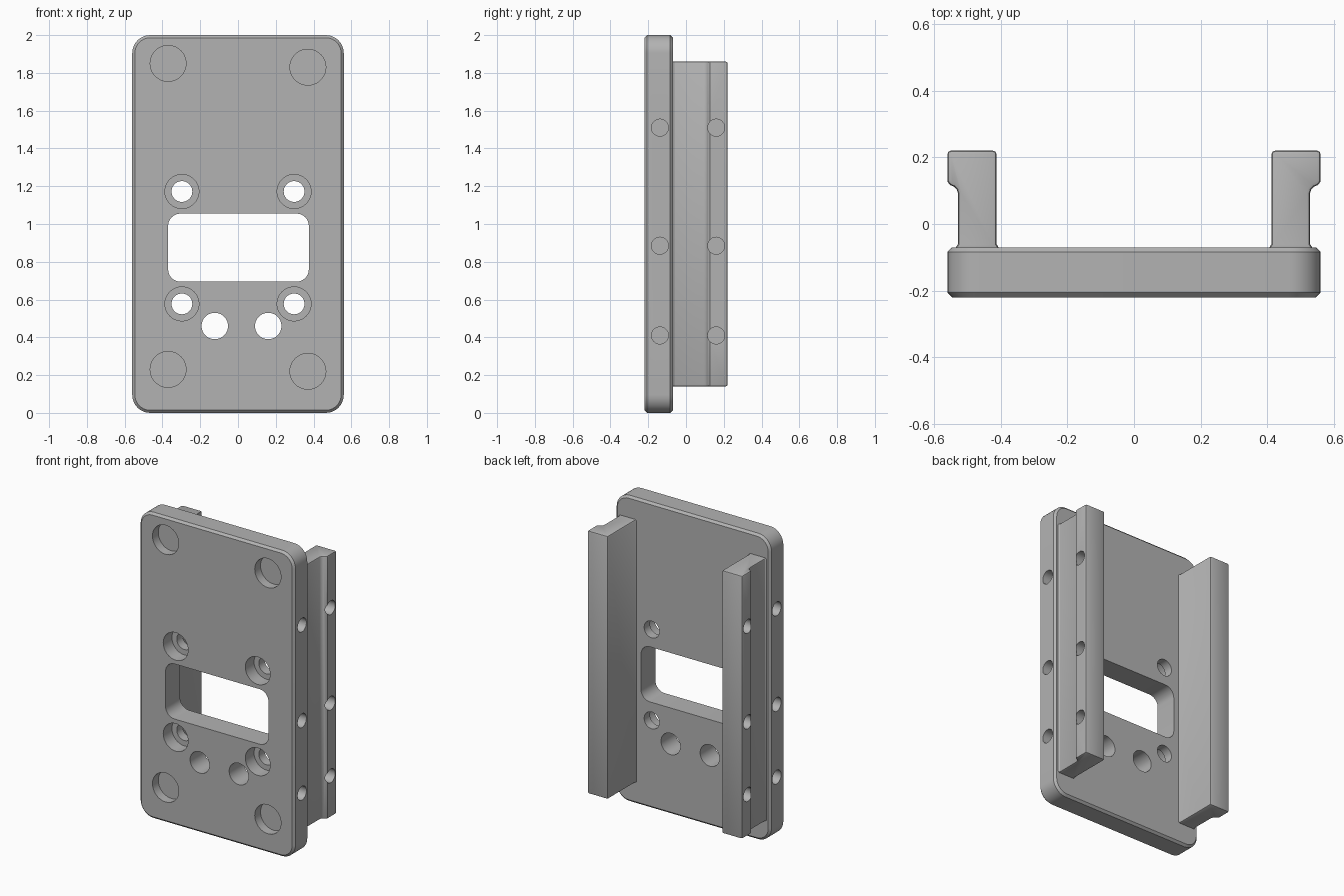
import bpy, bmesh, math
from mathutils import Vector

if "Cube" in bpy.data.objects:
    bpy.data.objects.remove(bpy.data.objects["Cube"])

grey = bpy.data.materials.new("light_grey")
grey.use_nodes = True
colour = (0.45, 0.45, 0.45, 1)
grey.diffuse_color = colour
grey.node_tree.nodes["Principled BSDF"].inputs["Base Color"].default_value = colour


def activate(ob):
    bpy.ops.object.select_all(action='DESELECT')
    ob.select_set(True)
    bpy.context.view_layer.objects.active = ob


def prism(name, points, offset):
    """Solid made by pushing a flat outline along an offset."""
    bm = bmesh.new()
    face = bm.faces.new([bm.verts.new(p) for p in points])
    top = bmesh.ops.extrude_face_region(bm, geom=[face])["geom"]
    moved = [v for v in top if isinstance(v, bmesh.types.BMVert)]
    bmesh.ops.translate(bm, verts=moved, vec=offset)
    bmesh.ops.recalc_face_normals(bm, faces=bm.faces)
    mesh = bpy.data.meshes.new(name)
    bm.to_mesh(mesh)
    bm.free()
    mesh.materials.append(grey)
    ob = bpy.data.objects.new(name, mesh)
    bpy.context.collection.objects.link(ob)
    return ob


def rounded_rect(x0, x1, z0, z1, r, y, steps=8):
    corners = [(x1 - r, z1 - r), (x0 + r, z1 - r), (x0 + r, z0 + r), (x1 - r, z0 + r)]
    pts = []
    for i, (cx, cz) in enumerate(corners):
        for k in range(steps + 1):
            a = math.pi / 2 * (i + k / steps)
            pts.append((cx + r * math.cos(a), y, cz + r * math.sin(a)))
    return pts


def bevel(ob, width, segments, angle):
    mod = ob.modifiers.new("edges", 'BEVEL')
    mod.width = width
    mod.segments = segments
    mod.limit_method = 'ANGLE'
    mod.angle_limit = math.radians(angle)
    activate(ob)
    bpy.ops.object.modifier_apply(modifier=mod.name)


def cut(ob, cutter):
    mod = ob.modifiers.new("cut", 'BOOLEAN')
    mod.operation = 'DIFFERENCE'
    mod.solver = 'EXACT'
    mod.object = cutter
    activate(ob)
    bpy.ops.object.modifier_apply(modifier=mod.name)
    bpy.data.objects.remove(cutter)


def drill(ob, start, direction, radius, depth):
    """Round hole entering at start and running along direction."""
    d = Vector(direction)
    side = Vector((0, 0, 1)).cross(d)
    up = Vector((0, 0, 1))
    base = Vector(start) - d * 0.03
    pts = []
    for k in range(40):
        a = math.tau * k / 40
        pts.append(base + side * radius * math.cos(a) + up * radius * math.sin(a))
    cut(ob, prism("cutter", pts, d * (depth + 0.03)))


FRONT, BACK, HALF = -0.22, -0.07, 0.56
SIDE_HOLES = (0.41, 0.885, 1.51)
INWARD = (0, 1, 0)

# Base plate with chamfered rims
plate = prism("base_plate", rounded_rect(-HALF, HALF, 0, 2, 0.095, FRONT), (0, BACK - FRONT, 0))
bevel(plate, 0.014, 1, 60)

# Rectangular window
cut(plate, prism("cutter", rounded_rect(-0.37, 0.375, 0.695, 1.055, 0.065, FRONT - 0.05), (0, 0.3, 0)))

# Shallow round pockets near the corners
for x, z in ((-0.37, 1.85), (0.37, 1.83), (-0.37, 0.23), (0.37, 0.22)):
    drill(plate, (x, FRONT, z), INWARD, 0.095, 0.06)

# Counterbored screw holes
for x in (-0.297, 0.297):
    for z in (0.577, 1.172):
        drill(plate, (x, FRONT, z), INWARD, 0.09, 0.09)
        drill(plate, (x, FRONT, z), INWARD, 0.055, 0.2)

# Plain through holes
for x in (-0.123, 0.16):
    drill(plate, (x, FRONT, 0.46), INWARD, 0.07, 0.2)

# Side rails with an outer groove, mirrored left and right
outline = [(0.40, -0.08), (0.413, -0.06), (0.413, 0.22), (HALF, 0.22), (HALF, 0.127),
           (0.552, 0.117), (0.540, 0.112), (0.532, 0.104), (0.528, 0.09),
           (0.528, -0.06), (0.542, -0.08)]
rails = {}
for side, name in ((1, "left_rail"), (-1, "right_rail")):
    rail = prism(name, [(side * x, y, 0.14) for x, y in outline], (0, 0, 1.72))
    bevel(rail, 0.01, 2, 50)
    for z in SIDE_HOLES:
        drill(rail, (side * HALF, 0.16, z), (-side, 0, 0), 0.045, 0.08)
        drill(plate, (side * HALF, -0.138, z), (-side, 0, 0), 0.045, 0.1)
    rails[name] = rail

# Smooth rounded walls, keep corners crisp
for ob in (plate, *rails.values()):
    activate(ob)
    bpy.ops.object.shade_smooth_by_angle(angle=math.radians(30))
